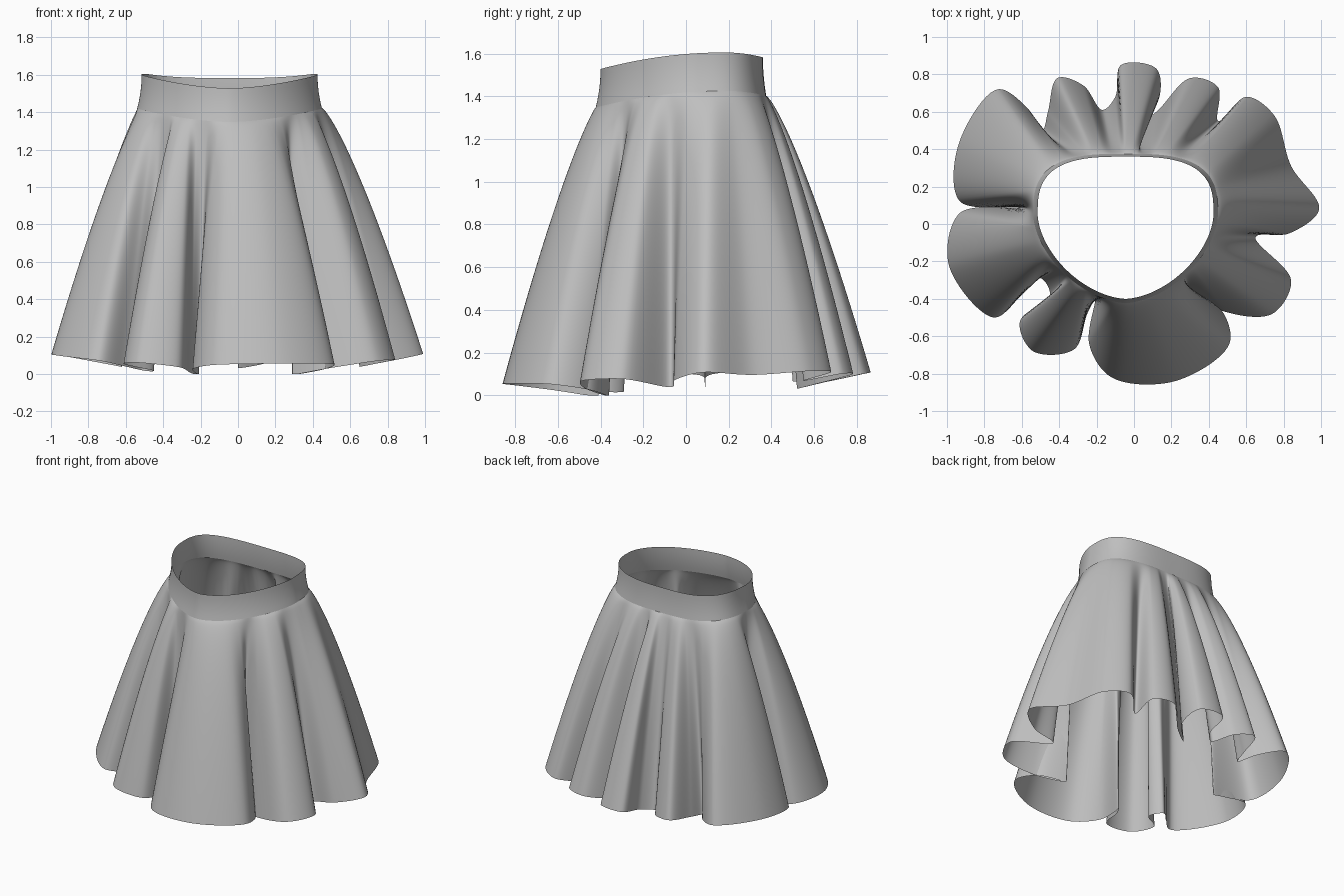
import bpy
import math
from mathutils import Vector

cube = bpy.data.objects.get("Cube")
if cube:
    bpy.data.objects.remove(cube)

CENTER = Vector((-0.045, 0.05))
STEPS = 12       # spline samples between outline points
ROWS = 44        # rows down the skirt
BAND_ROWS = 6

# Hem outline from above in hundredths, pleat by pleat, each ending in a valley
PLEATS = {
    "front": [(-24, -64), (-12, -82), (22, -84), (51, -64), (46, -45), (29, -36)],
    "front_left": [(49, -47), (74, -48), (84, -30), (65, -7)],
    "left": [(83, -5), (99, 8), (84, 31), (75, 58), (60, 68), (45, 55)],
    "back_left": [(45, 73), (30, 78), (12, 60), (0, 52)],
    "back": [(13, 66), (12, 83), (-7, 85), (-10, 68), (-17, 61)],
    "back_right": [(-27, 74), (-41, 78), (-46, 60), (-49, 50)],
    "right_rear": [(-57, 62), (-73, 72), (-94, 42), (-93, 12), (-62, 9)],
    "right": [(-93, 6), (-99, -22), (-75, -50), (-60, -38), (-50, -29)],
    "front_right": [(-45, -38), (-61, -52), (-54, -68), (-32, -67), (-25, -48), (-21, -41)],
}


def closed_spline(points):
    """Smooth closed curve through unevenly spaced points."""
    pts = [Vector(p) / 100 for p in points]
    out = []
    for i in range(len(pts)):
        a, b, c, d = (pts[(i + k) % len(pts)] for k in (-1, 0, 1, 2))
        ka = -math.sqrt((b - a).length)
        kc = math.sqrt((c - b).length)
        kd = kc + math.sqrt((d - c).length)
        for s in range(STEPS):
            t = kc * s / STEPS
            ab = a.lerp(b, (t - ka) / -ka)
            bc = b.lerp(c, t / kc)
            cd = c.lerp(d, (t - kc) / (kd - kc))
            left = ab.lerp(bc, (t - ka) / (kc - ka))
            right = bc.lerp(cd, t / kd)
            out.append(left.lerp(right, t / kc))
    return out


def unwrapped_angles(points):
    """Continuous angle of each point around the centre."""
    angles = []
    for p in points:
        a = math.atan2(p.y - CENTER.y, p.x - CENTER.x)
        if angles:
            a += math.tau * round((angles[-1] - a) / math.tau)
        angles.append(a)
    return angles


def smoothed(angles, half):
    """Running mean around the loop, spreading the folds evenly on the waist."""
    n = len(angles)
    return [sum(angles[(i + k) % n] + math.tau * ((i + k) // n)
                for k in range(-half, half + 1)) / (2 * half + 1) for i in range(n)]


def waist_point(angle):
    """Egg-shaped waist: flat at the back, tapering to the front."""
    c, s = math.cos(angle), math.sin(angle)
    depth, power = (0.31, 3) if s > 0 else (0.45, 1.7)
    radius = (abs(c / 0.47) ** power + abs(s / depth) ** power) ** (-1 / power)
    p = CENTER + Vector((c, s)) * radius
    d = p.y - 0.18
    return Vector((p.x, p.y, 1.605 - (0.7 if d > 0 else 0.23) * d * d))


def seam(top):
    """Lower edge of the waistband below a waist point."""
    q = CENTER + (top.xy - CENTER) * 1.05
    return Vector((q.x, q.y, top.z - 0.18))


def loft(name, rings, material):
    """Open tube of quads through the rings."""
    n = len(rings[0])
    verts = [v for ring in rings for v in ring]
    faces = [(r * n + i, (r + 1) * n + i, (r + 1) * n + (i + 1) % n, r * n + (i + 1) % n)
             for r in range(len(rings) - 1) for i in range(n)]
    mesh = bpy.data.meshes.new(name)
    mesh.from_pydata(verts, [], faces)
    mesh.materials.append(material)
    mesh.shade_smooth()
    obj = bpy.data.objects.new(name, mesh)
    bpy.context.collection.objects.link(obj)


# Single cloth colour
cloth = bpy.data.materials.new("grey_cloth")
cloth.use_nodes = True
grey = (0.52, 0.52, 0.52, 1)
cloth.diffuse_color = grey
cloth.node_tree.nodes["Principled BSDF"].inputs["Base Color"].default_value = grey

# Both parts share the seam, so they use the same points around the waist
hem = closed_spline([p for pleat in PLEATS.values() for p in pleat])
waist = [waist_point(a) for a in smoothed(unwrapped_angles(hem), 3 * STEPS)]

# Waistband: slightly flared strip with a dipped front
band = []
for row in range(BAND_ROWS + 1):
    t = row / BAND_ROWS
    ring = []
    for top in waist:
        low = seam(top)
        xy = top.xy.lerp(low.xy, t * t)
        ring.append(Vector((xy.x, xy.y, top.z + (low.z - top.z) * t)))
    band.append(ring)
loft("waistband", band, cloth)

# Skirt: pleats deepen from the seam down to the wavy hem
skirt = []
for row in range(ROWS + 1):
    t = (row / ROWS) ** 1.3
    flare = t ** 0.78
    ring = []
    for top, low in zip(band[-1], hem):
        hem_z = max(0.0, 0.19 * (low.length - 0.44) + 0.03 * low.y)
        xy = top.xy.lerp(low, flare)
        ring.append(Vector((xy.x, xy.y, top.z + (hem_z - top.z) * t)))
    skirt.append(ring)
loft("pleated_skirt", skirt, cloth)
